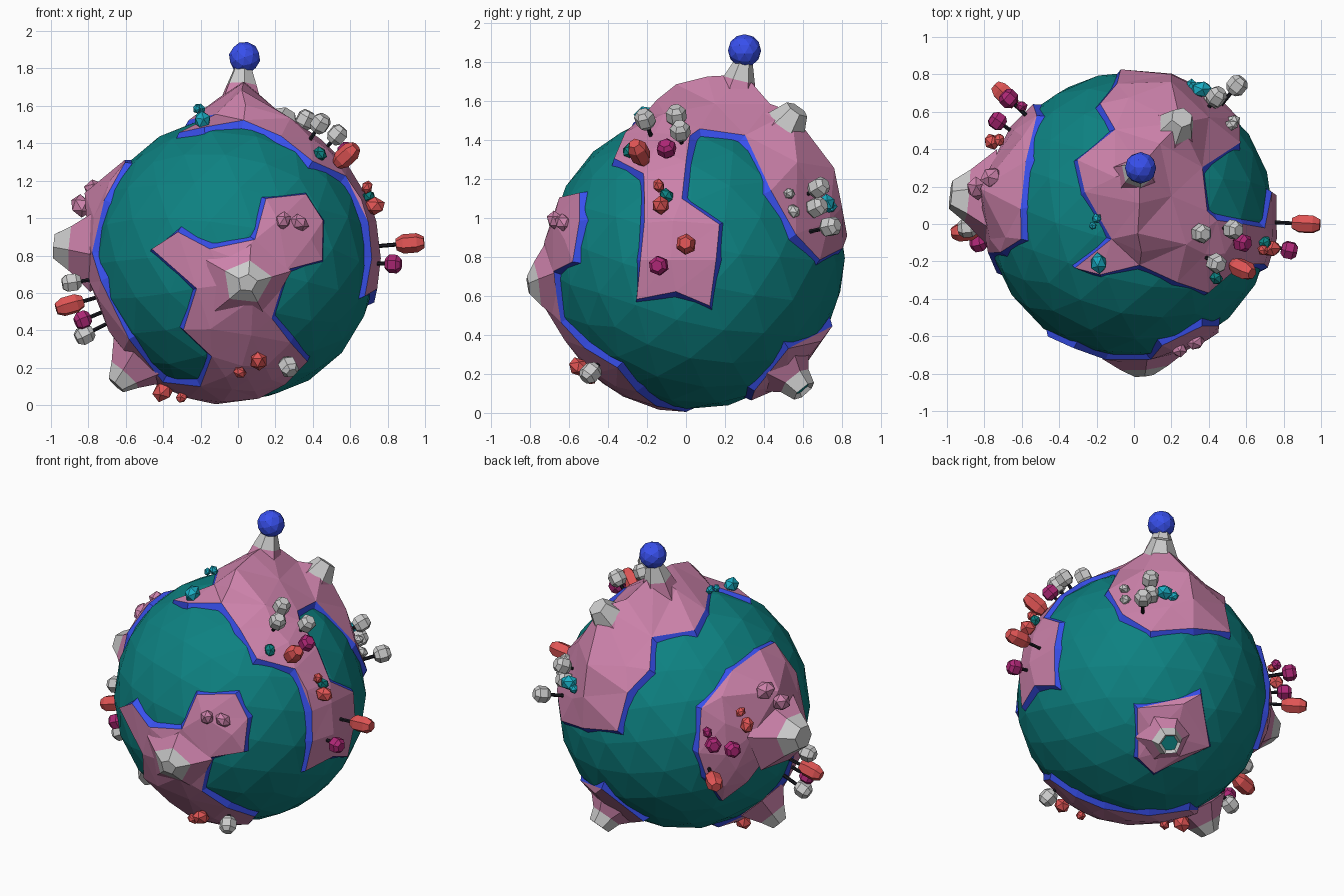
import bpy, bmesh, math, random
from mathutils import Vector, Matrix
from mathutils.geometry import delaunay_2d_cdt

if "Cube" in bpy.data.objects:
    bpy.data.objects.remove(bpy.data.objects["Cube"])

random.seed(4)
C = Vector((-0.02, 0.05, 0.785))      # planet centre; every position below is relative to it
R = 0.788                             # land radius


def mat(name, *rgb):
    m = bpy.data.materials.new(name)
    m.diffuse_color = (*rgb, 1)
    m.use_nodes = True
    m.node_tree.nodes["Principled BSDF"].inputs["Base Color"].default_value = m.diffuse_color
    return m


TEAL = mat("teal", 0.004, 0.22, 0.22)
PINK = mat("pink", 0.60, 0.22, 0.40)
BLUE = mat("blue", 0.04, 0.08, 0.85)
RED = mat("red", 0.75, 0.09, 0.09)
MAGENTA = mat("magenta", 0.42, 0.02, 0.18)
CYAN = mat("cyan", 0.01, 0.42, 0.55)
DARK = mat("dark", 0.01, 0.01, 0.015)
GREY = None


def finish(name, bm, mats):
    bmesh.ops.recalc_face_normals(bm, faces=bm.faces)
    me = bpy.data.meshes.new(name)
    bm.to_mesh(me)
    bm.free()
    for m in mats:
        me.materials.append(m)
    ob = bpy.data.objects.new(name, me)
    ob.location = C
    bpy.context.collection.objects.link(ob)


def ball(name, pos, radius, level, m, squash=(1, 1, 1)):
    bm = bmesh.new()
    bmesh.ops.create_icosphere(bm, subdivisions=level, radius=radius)
    spin = Matrix.Rotation(random.random() * 6, 4, Vector((random.random(), 1, random.random())))
    bmesh.ops.transform(bm, matrix=Matrix.Translation(pos) @ spin @ Matrix.Diagonal((*squash, 1)), verts=bm.verts)
    finish(name, bm, [m])


def stack(name, axis, rings, sides, mats, wobble=0.0):
    """Rings of (radius, distance from planet centre) around an axis, one material per band plus the cap."""
    bm = bmesh.new()
    q = Vector(axis).to_track_quat('Z', 'Y')
    jit = [1 + random.uniform(-wobble, wobble) for _ in range(sides)]
    turn = random.random()
    loops = []
    for rad, h in rings:
        loops.append([bm.verts.new(q @ Vector((rad * jit[i] * math.cos(turn + math.tau * i / sides),
                                               rad * jit[i] * math.sin(turn + math.tau * i / sides), h)))
                      for i in range(sides)])
    used = list(dict.fromkeys(mats))
    for k in range(len(loops) - 1):
        for i in range(sides):
            j = (i + 1) % sides
            f = bm.faces.new((loops[k][i], loops[k][j], loops[k + 1][j], loops[k + 1][i]))
            f.material_index = used.index(mats[k])
    bm.faces.new(loops[0][::-1])
    bm.faces.new(loops[-1]).material_index = used.index(mats[-1])
    finish(name, bm, used)


def peak(name, tip, base, sides=6, snow=0.5, crater=False, blunt=0.22):
    h = Vector(tip).length
    mid = 0.77 + (h - 0.77) * snow
    rings = [(base, 0.75), (base * 0.55, mid), (base * blunt, h)]
    mats = [PINK, GREY, GREY]
    if crater:
        rings += [(base * 0.3, h - 0.02)]
        mats = [PINK, GREY, GREY, TEAL]
    stack(name, tip, rings, sides, mats, 0.12)


def tree(pos, m, length=0.12, wide=0.05):
    h = Vector(pos).length
    a, b = h - length / 2, h + length / 2
    rings = [(0.011, 0.74), (0.011, a), (wide * .6, a), (wide, a + length * .25),
             (wide, b - length * .25), (wide * .6, b)]
    stack("tree", pos, rings, 6, [DARK, m, m, m, m, m])


# directions used to fill the land interiors
probe = bmesh.new()
bmesh.ops.create_icosphere(probe, subdivisions=4, radius=1)
FILL = [v.co.copy() for v in probe.verts]
probe.free()


def land(name, outline, high=()):
    """Land patch from a shoreline on the sphere, raised interior points and a blue sloping shore."""
    shore = [Vector(p).normalized() * R for p in outline]
    pts = shore + [Vector(p) for p in high]
    n = len(shore)
    for d in FILL:
        if all((d - p.normalized()).length > (0.27 if p.length > 0.83 else 0.16) for p in pts):
            pts.append(d * (R + 0.006))
    axis = sum((p.normalized() for p in shore), Vector()).normalized()
    e1 = axis.orthogonal().normalized()
    e2 = axis.cross(e1)

    def flat(p):
        d = p.normalized()
        ang = math.acos(max(-1, min(1, d.dot(axis))))
        return Vector((d.dot(e1), d.dot(e2))).normalized() * ang

    def curved(p, r):
        s = p.normalized()
        return ((e1 * s.x + e2 * s.y) * math.sin(p.length) + axis * math.cos(p.length)) * r

    pts = pts[:n] + [p for p in pts[n:] if p.normalized().dot(axis) > -0.85]
    uv = [flat(p) for p in pts]
    area = sum(uv[i - 1].cross(uv[i]) for i in range(n))
    ring = list(range(n)) if area > 0 else list(range(n))[::-1]
    vs, _, faces, ids, _, _ = delaunay_2d_cdt(uv, [], [ring], 1, 1e-5)
    bm = bmesh.new()
    verts = [bm.verts.new(pts[o[0]] if o else curved(v, R)) for v, o in zip(vs, ids)]
    for f in faces:
        bm.faces.new([verts[i] for i in f])
    top = [bm.verts.new(pts[i]) for i in ring]
    low = []
    for k, i in enumerate(ring):
        t = (uv[ring[(k + 1) % n]] - uv[ring[k - 1]]).normalized()
        low.append(bm.verts.new(curved(uv[i] + Vector((t.y, -t.x)) * 0.06, 0.748)))
    for k in range(n):
        j = (k + 1) % n
        bm.faces.new((top[k], low[k], low[j], top[j])).material_index = 1
    bmesh.ops.delete(bm, geom=[v for v in bm.verts if not v.link_faces], context='VERTS')
    bmesh.ops.remove_doubles(bm, verts=bm.verts, dist=1e-5)
    finish(name, bm, [PINK, BLUE])


# ocean
ball("ocean", (0, 0, 0), 0.766, 3, TEAL)

# northern continent with an arm down the right side and a tongue down the back
land("north_land", [
    (-.29, -.28, .66), (-.16, -.32, .70), (.05, -.27, .74), (.25, -.36, .65), (.41, -.41, .51),
    (.58, -.26, .43), (.68, -.25, .18), (.70, -.27, .0), (.69, -.30, -.20), (.75, -.10, -.16),
    (.73, .07, -.23), (.75, .10, .0), (.75, .12, .18), (.71, -.07, .31), (.60, -.05, .50),
    (.46, -.03, .63), (.41, .02, .67), (.38, .25, .63),
    (.58, .38, .35), (.58, .51, .13), (.46, .63, .0), (.22, .75, .06), (-.05, .76, .12),
    (-.07, .69, .35), (-.16, .59, .49), (-.08, .45, .63), (-.28, .29, .67), (-.24, .12, .73),
    (-.10, -.13, .77)],
    [(.05, .25, .95), (.05, .06, .94), (.04, -.10, .90), (.06, -.20, .82), (-.08, .20, .86),
     (.16, .38, .80), (.27, .49, .76), (.22, .71, .47), (.22, .75, .27), (.42, .52, .50),
     (.22, .10, .80), (.30, -.16, .75)])

# western and southern continent
land("south_west_land", [
    (-.58, .03, .52), (-.58, -.13, .51), (-.69, -.20, .31), (-.75, -.20, .03), (-.71, -.31, -.12),
    (-.56, -.34, -.43), (-.38, -.19, -.66), (-.18, -.34, -.68), (-.12, -.57, -.52), (-.27, -.63, -.38),
    (-.20, -.74, -.16), (-.44, -.65, .05), (-.30, -.71, .14), (-.13, -.77, .05), (.11, -.77, .10),
    (.17, -.70, .32), (.38, -.59, .34), (.47, -.59, .20), (.47, -.63, -.01), (.28, -.73, -.06),
    (.20, -.69, -.32), (.30, -.57, -.45), (.39, -.40, -.55), (.27, -.30, -.67), (.13, -.20, -.74),
    (-.10, -.05, -.78), (-.31, .08, -.72), (-.52, -.04, -.59), (-.67, -.14, -.39), (-.77, -.08, -.13),
    (-.77, .15, -.03), (-.67, .30, -.22), (-.57, .41, -.34), (-.53, .52, -.15), (-.52, .59, .03),
    (-.50, .53, .30), (-.55, .28, .47)],
    [(-.80, .14, .35), (-.04, -.79, -.14), (.10, -.79, -.22)])

# small volcano island at the lower back
land("volcano_island", [(.43, .47, -.45), (.12, .70, -.34), (-.08, .54, -.56), (.14, .28, -.71), (.28, .30, -.67)])
peak("volcano", (.24, .56, -.67), 0.17, 6, 0.45, True, 0.4)

# mountains
peak("summit", (.05, .25, 1.03), 0.16, 6, 0.62, blunt=0.28)
peak("back_mountain", (.28, .52, .77), 0.19, 6, 0.5, blunt=0.32)
peak("front_mountain", (.07, -.86, -.13), 0.23, 5, 0.55)
peak("west_mountain", (-.96, .10, .07), 0.25, 6, 0.55, blunt=0.3)
peak("south_mountain", (-.63, -.11, -.68), 0.18, 6, 0.55, blunt=0.3)
ball("summit_ball", (.055, .25, 1.073), 0.085, 2, BLUE)

# trees
for p in [(.46, -.26, .72), (.38, -.10, .74), (.55, -.08, .66), (.57, .69, .17), (.46, .63, .37),
          (.45, .62, .27), (-.87, -.07, -.13), (-.80, -.12, -.41), (.29, -.54, -.58)]:
    tree(p, GREY, 0.10, 0.052)
for p in [(.60, -.29, .55), (.94, -.05, .08), (-.88, -.09, -.25), (-.67, .64, -.10)]:
    tree(p, RED, 0.15, 0.052)
for p in [(.60, -.15, .57), (.85, -.19, -.03), (-.81, -.15, -.33), (-.65, .62, .13), (-.71, .50, .07)]:
    tree(p, MAGENTA, 0.085, 0.05)

# boulders and bushes
for x, y, z, s, m in [
        (.46, -.34, .56, .04, TEAL), (.72, -.15, .33, .04, TEAL), (.75, -.18, .28, .055, RED),
        (.71, -.19, .38, .035, RED), (-.17, -.26, .74, .055, CYAN), (-.18, -.02, .80, .03, CYAN),
        (-.20, -.06, .80, .025, CYAN), (.38, .67, .29, .055, CYAN), (.33, .69, .27, .035, CYAN),
        (.55, .50, .25, .04, GREY), (.54, .48, .34, .035, GREY), (-.74, .39, .20, .05, RED),
        (-.70, .40, .28, .035, RED), (.13, -.60, -.55, .055, RED), (.03, -.54, -.61, .035, RED),
        (-.38, -.08, -.71, .06, RED), (-.28, -.12, -.74, .035, RED), (-.58, .58, .18, .035, MAGENTA),
        (.26, -.72, .20, .05, PINK), (.35, -.68, .19, .05, PINK), (-.74, .20, .36, .065, PINK),
        (-.82, .14, .28, .065, PINK)]:
    ball("boulder", (x, y, z), s, 1, m, (1.1, 0.85, 0.9))
